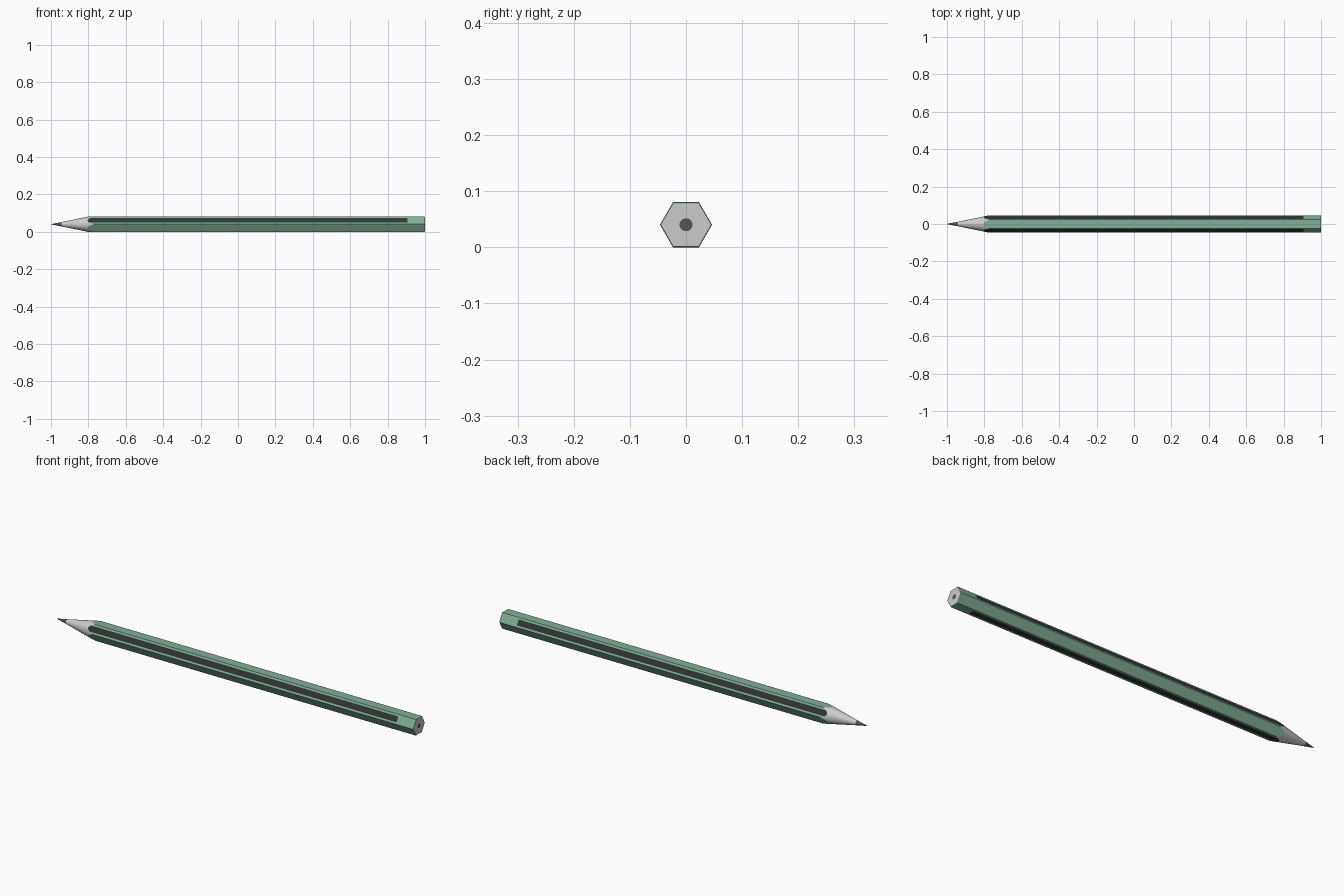
import bpy, bmesh, math

if "Cube" in bpy.data.objects:
    bpy.data.objects.remove(bpy.data.objects["Cube"])

APOTHEM = 0.0402          # centre to flat
SLOPE = 0.196 / APOTHEM   # length of point per unit of radius
LEAD_R = 0.0115
TS = [-1, -.8, -.6, -.4, -.2, 0, .2, .4, .6, .8]   # positions across one flat


def material(name, rgb):
    m = bpy.data.materials.new(name)
    m.diffuse_color = (*rgb, 1)
    m.use_nodes = True
    m.node_tree.nodes["Principled BSDF"].inputs["Base Color"].default_value = m.diffuse_color
    return m


GREEN = material("green_paint", (0.22, 0.43, 0.31))
BLACK = material("black_stripe", (0.03, 0.035, 0.035))
GRAPHITE = material("graphite", (0.09, 0.09, 0.09))

# (angle, hexagon radius) around the cross-section, starting with the top flat
SECTION = []
for side in range(6):
    for t in TS:
        off = math.atan(t * math.tan(math.pi / 6))
        SECTION.append((math.pi / 2 + side * math.pi / 3 + off, APOTHEM / math.cos(off)))
N = len(SECTION)


def place(x, r, a):
    return (x, r * math.cos(a), APOTHEM + r * math.sin(a))


def circle(x, r):
    return [place(x, r, a) for a, _ in SECTION]


def hexagon(x, scale=1):
    return [place(x, h * scale, a) for a, h in SECTION]


def scallop():
    # where the sharpened cone meets the hexagonal sides
    return [place(-1 + h * SLOPE, h, a) for a, h in SECTION]


def loft(name, rings, mats=(), cap_start=False, cap_end=False, smooth=False, pick=None):
    bm = bmesh.new()
    rows = [[bm.verts.new(p) for p in ring] for ring in rings]
    for i, (a, b) in enumerate(zip(rows, rows[1:])):
        for j in range(N):
            k = (j + 1) % N
            f = bm.faces.new((a[j], a[k], b[k], b[j]))
            f.smooth = smooth
            if pick:
                f.material_index = pick(i, j)
    if cap_start:
        bm.faces.new(rows[0][::-1])
    if cap_end:
        bm.faces.new(rows[-1])
    mesh = bpy.data.meshes.new(name)
    bm.to_mesh(mesh)
    bm.free()
    for m in mats:
        mesh.materials.append(m)
    ob = bpy.data.objects.new(name, mesh)
    bpy.context.collection.objects.link(ob)
    return ob


def stripe(row, j):
    # black band down the middle of every second flat, stopping short of the end
    side, seg = divmod(j, len(TS))
    return int(row == 0 and side % 2 == 1 and 2 <= seg <= 7)


# Painted hexagonal barrel with a thin rim at the blunt end
loft("painted_barrel",
     [scallop(), hexagon(0.905), hexagon(0.998), hexagon(1, 0.975), hexagon(1, 0.95)],
     (GREEN, BLACK), pick=stripe)

# Sharpened wood and graphite point
lead_x = -1 + LEAD_R * SLOPE
loft("wood_cone", [circle(lead_x, LEAD_R), scallop()], smooth=True)
loft("lead_point", [circle(-1, 0.0008), circle(lead_x, LEAD_R)], (GRAPHITE,),
     cap_start=True, smooth=True)

# Blunt end: bare wood around the lead
loft("wood_end", [hexagon(1, 0.95), circle(1, LEAD_R)])
loft("lead_end", [circle(1, LEAD_R), circle(1, LEAD_R * 0.5)], (GRAPHITE,), cap_end=True)
